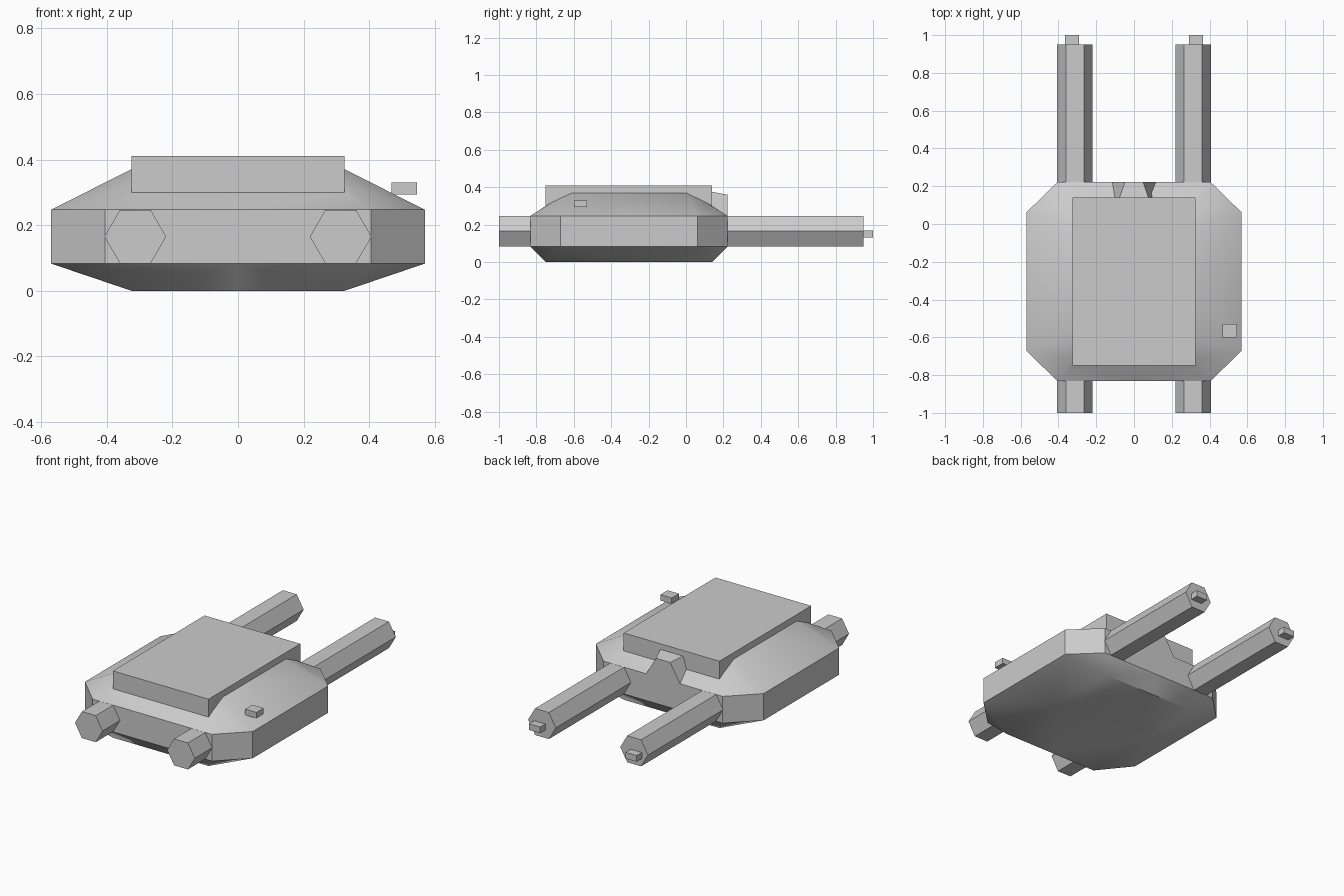
import bpy, bmesh, math
from mathutils import Matrix

old = bpy.data.objects.get("Cube")
if old:
    bpy.data.objects.remove(old, do_unlink=True)

grey = bpy.data.materials.new("plain grey")
grey.use_nodes = True
colour = (0.6, 0.6, 0.6, 1)
grey.diffuse_color = colour
grey.node_tree.nodes["Principled BSDF"].inputs["Base Color"].default_value = colour

HULL_Y = -0.305  # middle of the hull along its length


def finish(name, bm, smooth=False):
    bmesh.ops.recalc_face_normals(bm, faces=bm.faces)
    mesh = bpy.data.meshes.new(name)
    bm.to_mesh(mesh)
    bm.free()
    mesh.materials.append(grey)
    ob = bpy.data.objects.new(name, mesh)
    bpy.context.collection.objects.link(ob)
    if smooth:
        bpy.ops.object.select_all(action='DESELECT')
        ob.select_set(True)
        bpy.context.view_layer.objects.active = ob
        bpy.ops.object.shade_smooth_by_angle(angle=math.radians(30))
    return ob


def box(name, x, y, z):
    """Box from (low, high) pairs."""
    bm = bmesh.new()
    spans = (x, y, z)
    size = [b - a for a, b in spans]
    mid = [(a + b) / 2 for a, b in spans]
    bmesh.ops.create_cube(bm, size=1, matrix=Matrix.Translation(mid) @ Matrix.Diagonal((*size, 1)))
    return finish(name, bm)


# Hull: one quarter, mirrored across its length and width
bm = bmesh.new()


def row(points):
    return [bm.verts.new(p) for p in points]


outline = ((0, 0.527), (0.405, 0.527), (0.57, 0.366), (0.57, 0))
low = row((x, y, 0.083) for x, y in outline)
high = row((x, y, 0.247) for x, y in outline)
base = row(((0, 0.445, 0), (0.325, 0.445, 0), (0.325, 0, 0), (0, 0, 0)))
profile = ((0.445, 0.30), (0.41, 0.32), (0.305, 0.37), (0, 0.37))
rim = row((0.325, y, z) for y, z in profile)
ridge = row((0, y, z) for y, z in profile)

faces = [base,
         (low[0], low[1], base[1], base[0]),
         (low[1], low[2], base[1]),
         (low[2], low[3], base[2], base[1]),
         (high[0], high[1], rim[0], ridge[0]),
         (high[1], rim[1], rim[0]),
         (high[1], high[2], rim[1]),
         (high[2], rim[2], rim[1]),
         (high[2], high[3], rim[3], rim[2])]
for i in range(3):
    faces.append((low[i], low[i + 1], high[i + 1], high[i]))
    faces.append((rim[i], rim[i + 1], ridge[i + 1], ridge[i]))
for f in faces:
    bm.faces.new(f)
for axis in 'XY':
    geom = bm.verts[:] + bm.edges[:] + bm.faces[:]
    bmesh.ops.mirror(bm, geom=geom, axis=axis, merge_dist=0.0005)
bmesh.ops.remove_doubles(bm, verts=bm.verts, dist=0.0005)
bmesh.ops.translate(bm, verts=bm.verts, vec=(0, HULL_Y, 0))
finish("hull", bm, smooth=True)

# Raised roof plate
box("roof_plate", (-0.325, 0.325), (-0.75, 0.14), (0.30, 0.41))

# Tapered block at the rear of the roof
bm = bmesh.new()
ends = []
for y, top_half, top_z in ((0.13, 0.08, 0.377), (0.222, 0.048, 0.36)):
    ends.append(row(((-0.115, y, 0.247), (0.115, y, 0.247),
                     (top_half, y, top_z), (-top_half, y, top_z))))
for end in ends:
    bm.faces.new(end)
for i in range(4):
    j = (i + 1) % 4
    bm.faces.new((ends[0][i], ends[0][j], ends[1][j], ends[1][i]))
finish("rear_block", bm)

# Hexagonal tubes with a peg at the rear end
for side, s in (("left", 1), ("right", -1)):
    bm = bmesh.new()
    rings = []
    for y in (-1, 0.95):
        rings.append(row((s * 0.313 + 0.094 * math.cos(k * math.pi / 3), y,
                          0.165 + 0.094 * math.sin(k * math.pi / 3)) for k in range(6)))
        bm.faces.new(rings[-1])
    for k in range(6):
        n = (k + 1) % 6
        bm.faces.new((rings[0][k], rings[0][n], rings[1][n], rings[1][k]))
    finish(side + "_tube", bm)
    box(side + "_tube_peg", sorted((s * 0.29, s * 0.365)), (0.94, 1), (0.132, 0.17))

# Small block beside the roof on the left
box("side_block", (0.468, 0.545), (-0.6, -0.53), (0.294, 0.33))
